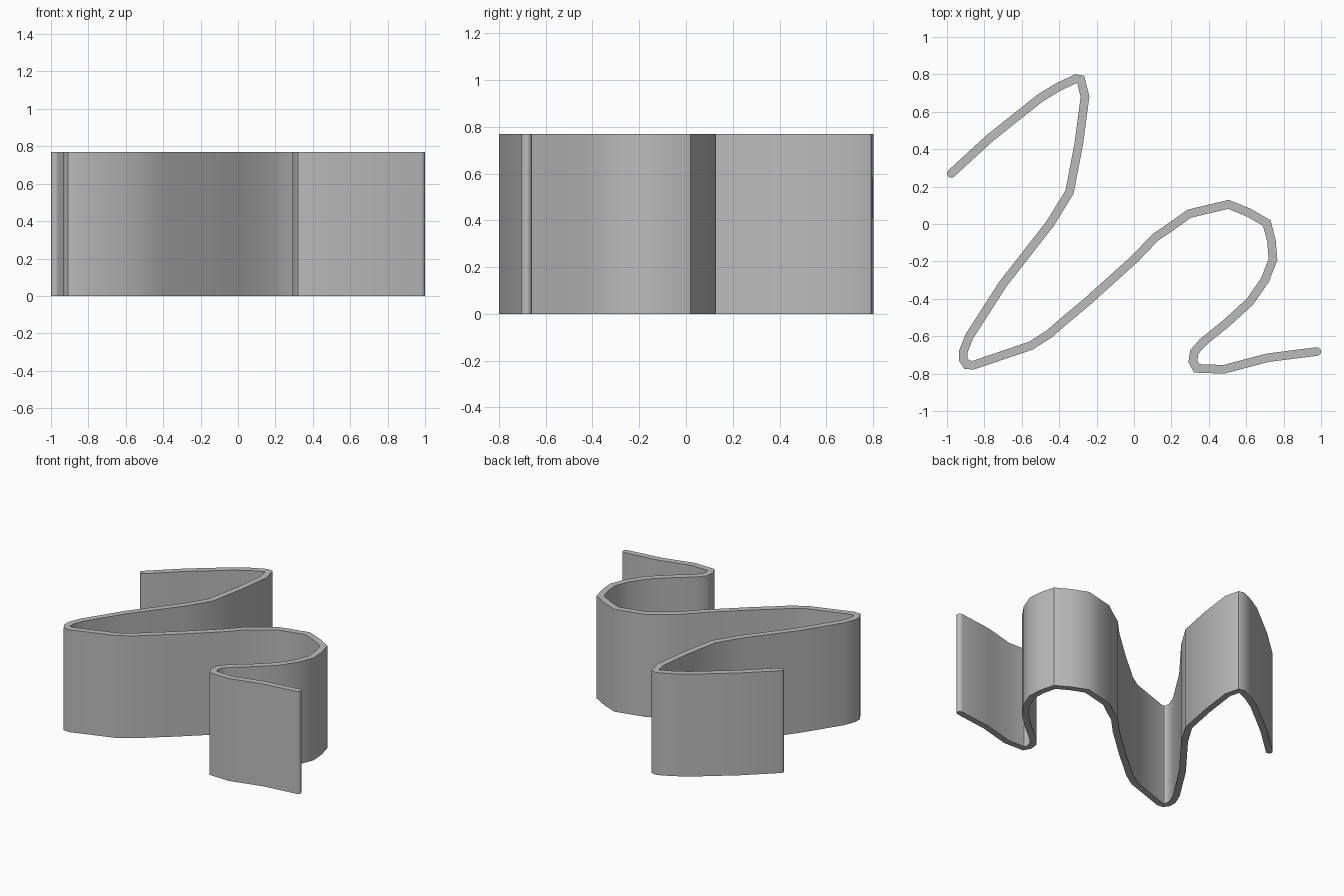
import bpy
import bmesh
import math
from mathutils import Vector

cube = bpy.data.objects.get("Cube")
if cube:
    bpy.data.objects.remove(cube)

HEIGHT = 0.77
HALF = 0.023

# Centre line of the winding wall, from the back right end to the front left end
path = [Vector(p) for p in (
    (-.977, .27), (-.77, .46), (-.5, .675), (-.4, .735), (-.31, .777), (-.285, .772),
    (-.262, .68), (-.295, .43), (-.345, .17), (-.45, 0), (-.7, -.32), (-.88, -.6),
    (-.912, -.68), (-.912, -.725), (-.895, -.752), (-.86, -.755), (-.55, -.65),
    (-.45, -.585), (-.37, -.515), (-.25, -.415), (0, -.19), (.115, -.07), (.19, -.02),
    (.295, .055), (.4, .08), (.505, .105), (.615, .06), (.71, .005), (.735, -.09),
    (.743, -.19), (.7, -.3), (.62, -.415), (.5, -.525), (.365, -.635), (.322, -.685),
    (.315, -.735), (.335, -.772), (.48, -.777), (.715, -.715), (.977, -.682))]


def directions(i):
    before = (path[i] - path[max(i - 1, 0)])
    after = (path[min(i + 1, len(path) - 1)] - path[i])
    a = before.normalized() if before.length else after.normalized()
    b = after.normalized() if after.length else a
    return a, b


def side(sign):
    """Mitred offset of the centre line to one side."""
    points = []
    for i, p in enumerate(path):
        a, b = directions(i)
        t = (a + b).normalized()
        normal = Vector((-t.y, t.x)) * sign
        points.append(p + normal * HALF / max(t.dot(a), 0.8))
    return points


def round_end(i, outward):
    """Inner points of the half circle that closes one end."""
    t = directions(i)[0] * outward
    n = Vector((-t.y, t.x))
    return [path[i] + HALF * (n * math.cos(a) - t * -math.sin(a))
            for a in (math.pi * k / 6 for k in range(5, 0, -1))]


left, right = side(1), side(-1)
last = len(path) - 1

bm = bmesh.new()


def row(points, z):
    return [bm.verts.new((p.x, p.y, z)) for p in points]


# Flat bottom and top strips with rounded ends, joined by vertical walls
loops = []
for z in (0, HEIGHT):
    l, r = row(left, z), row(right, z)
    start, end = row(round_end(0, -1), z), row(round_end(last, 1), z)
    for i in range(last):
        bm.faces.new((r[i], r[i + 1], l[i + 1], l[i]))
    bm.faces.new([l[0]] + start + [r[0]])
    bm.faces.new([r[last]] + end + [l[last]])
    loops.append(r + end + l[::-1] + start)

low, high = loops
for i in range(len(low)):
    j = (i + 1) % len(low)
    bm.faces.new((low[i], low[j], high[j], high[i]))
bmesh.ops.recalc_face_normals(bm, faces=bm.faces)

mesh = bpy.data.meshes.new("winding_wall")
bm.to_mesh(mesh)
bm.free()
wall = bpy.data.objects.new("winding_wall", mesh)
bpy.context.collection.objects.link(wall)

# One plain grey for the whole wall
grey = bpy.data.materials.new("plain_grey")
grey.use_nodes = True
grey.diffuse_color = (0.5, 0.5, 0.5, 1)
grey.node_tree.nodes["Principled BSDF"].inputs["Base Color"].default_value = (0.5, 0.5, 0.5, 1)
mesh.materials.append(grey)

bpy.ops.object.select_all(action='DESELECT')
wall.select_set(True)
bpy.context.view_layer.objects.active = wall
bpy.ops.object.shade_smooth_by_angle(angle=math.radians(40))
